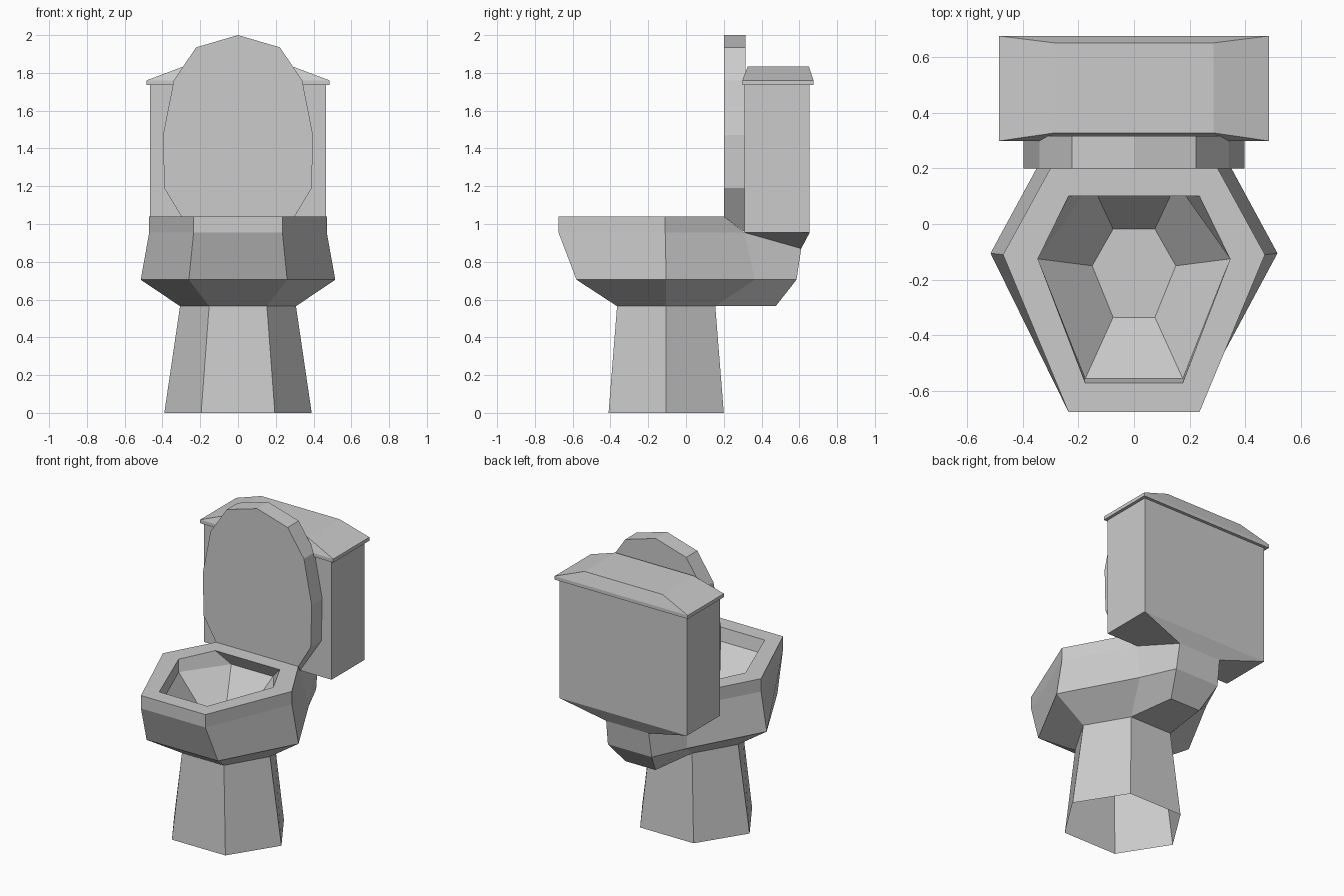
import bpy

if "Cube" in bpy.data.objects:
    bpy.data.objects.remove(bpy.data.objects["Cube"])


def loft(rings, closed=True, cap_start=False, cap_end=False):
    """Skin a stack of equal-length rings; returns verts and faces."""
    n = len(rings[0])
    verts = [p for ring in rings for p in ring]
    faces = []
    for r in range(len(rings) - 1):
        for i in range(n if closed else n - 1):
            j = (i + 1) % n
            faces.append((r * n + i, r * n + j, (r + 1) * n + j, (r + 1) * n + i))
    if cap_start:
        faces.append(tuple(reversed(range(n))))
    if cap_end:
        faces.append(tuple(range((len(rings) - 1) * n, len(rings) * n)))
    return verts, faces


def make(name, verts, faces):
    mesh = bpy.data.meshes.new(name)
    mesh.from_pydata(verts, [], faces)
    mesh.validate()
    mesh.update()
    ob = bpy.data.objects.new(name, mesh)
    bpy.context.collection.objects.link(ob)
    return ob


def hexagon(z, front, side, back):
    """Mirrored six-sided ring from three (x, y) corners on the right."""
    right = [front, side, back]
    return [(x, y, z) for x, y in right] + [(-x, y, z) for x, y in reversed(right)]


def rect(z, x, y0, y1):
    return [(-x, y0, z), (x, y0, z), (x, y1, z), (-x, y1, z)]


# Pedestal and bowl share one shell, folding over the rim into the basin
rings = [
    hexagon(0.0, (0.195, -0.41), (0.39, -0.105), (0.195, 0.20)),
    hexagon(0.565, (0.153, -0.365), (0.307, -0.105), (0.153, 0.155)),
    hexagon(0.705, (0.26, -0.58), (0.515, -0.105), (0.26, 0.365)),
    hexagon(0.955, (0.235, -0.675), (0.47, -0.11), (0.235, 0.31)),
    hexagon(1.04, (0.235, -0.675), (0.47, -0.11), (0.30, 0.20)),
    hexagon(1.04, (0.175, -0.57), (0.345, -0.125), (0.235, 0.10)),
    hexagon(0.955, (0.175, -0.555), (0.345, -0.125), (0.152, 0.147)),
    hexagon(0.75, (0.075, -0.335), (0.15, -0.15), (0.075, -0.018)),
]
verts, faces = loft(rings, cap_end=True)
# The rear faces of the bowl open into the neck and the lid hinge
open_rear = [{r * 6 + 2, r * 6 + 3, r * 6 + 8, r * 6 + 9} for r in (1, 2, 3)]
faces = [f for f in faces if set(f) not in open_rear]
make("bowl_and_pedestal", verts, faces)


# Rear neck flaring up into the tank
def u_row(inner, outer):
    (a, b, c), (d, e, f) = inner, outer
    return [(a, b, c), (d, e, f), (-d, e, f), (-a, b, c)]


rows = [
    u_row((0.153, 0.155, 0.565), (0.11, 0.475, 0.565)),
    u_row((0.26, 0.365, 0.705), (0.16, 0.585, 0.705)),
    u_row((0.235, 0.31, 0.955), (0.155, 0.61, 0.87)),
    u_row((0.465, 0.31, 0.955), (0.465, 0.655, 0.955)),
    u_row((0.465, 0.31, 1.74), (0.465, 0.655, 1.74)),
]
verts, faces = loft(rows, closed=False)
faces += [(0, 3, 2, 1), (15, 12, 16, 19)]  # neck underside, tank front
make("tank_and_neck", verts, faces)

# Tank cover
make("tank_cover", *loft([
    rect(1.737, 0.485, 0.298, 0.675),
    rect(1.76, 0.485, 0.298, 0.675),
    rect(1.835, 0.285, 0.327, 0.65),
], cap_start=True, cap_end=True))

# Raised seat lid, its foot slanting back to meet the tank
half = [(0.39, 1.19), (0.397, 1.47), (0.34, 1.76), (0.222, 1.935)]
upper = half + [(0, 2.0)] + [(-x, z) for x, z in reversed(half)]


def lid_ring(y, foot_x, foot_z):
    return [(x, y, z) for x, z in [(foot_x, foot_z)] + upper + [(-foot_x, foot_z)]]


make("seat_lid", *loft([lid_ring(0.315, 0.235, 0.955), lid_ring(0.20, 0.30, 1.04)],
                       cap_start=True, cap_end=True))
